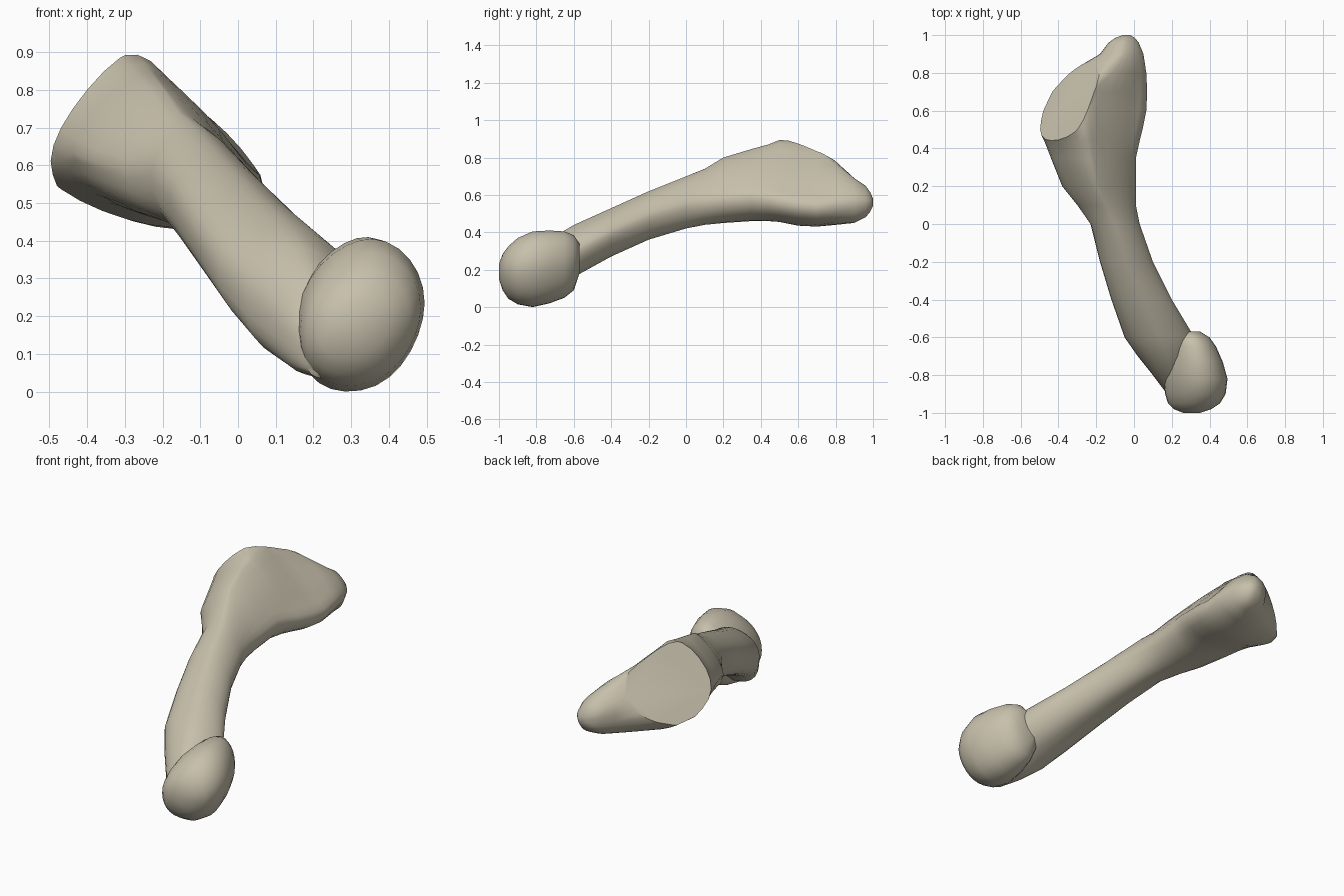
import bpy
import bmesh
from math import cos, sin, pi, radians
from mathutils import Vector

SIDES = 28

cube = bpy.data.objects.get("Cube")
if cube:
    bpy.data.objects.remove(cube, do_unlink=True)

# One flat colour
bone = bpy.data.materials.new("bone_beige")
bone.use_nodes = True
colour = (0.57, 0.525, 0.41, 1)
bone.diffuse_color = colour
bone.node_tree.nodes["Principled BSDF"].inputs["Base Color"].default_value = colour


def power(value, exponent):
    return abs(value) ** exponent * (1 if value >= 0 else -1)


def section(lean, flatten, y, left, right, low, high, peak=0, hollow=0):
    """Oval that becomes a low-waisted diamond as peak goes to 1.
    flatten trims the upper +x side and fills out the opposite one;
    hollow scoops the upper -x side."""
    centre, half = (left + right) / 2, (right - left) / 2
    waist = low + (high - low) * (0.5 - 0.17 * peak)
    ring = []
    for i in range(SIDES):
        t = 2 * pi * i / SIDES
        height = sin(t - radians(lean + 12 * peak))
        bend = 1 + flatten * (1 - peak) * cos(t - pi / 4)
        bend += peak * (0.35 if height > 0 else 0.08)
        if height > 0 and cos(t) < 0:
            bend += hollow
        reach = high - waist if height > 0 else waist - low
        ring.append((centre + half * power(cos(t), bend), y,
                     waist + reach * power(height, bend)))
    return ring


def loft(name, rows, lean, flatten, cut=None):
    """Skin the sections, cap the ends and optionally slice a flat facet."""
    bm = bmesh.new()
    rings = [[bm.verts.new(p) for p in section(lean, flatten, *row)] for row in rows]
    for a, b in zip(rings, rings[1:]):
        for i in range(SIDES):
            j = (i + 1) % SIDES
            bm.faces.new((a[i], a[j], b[j], b[i]))
    bm.faces.new(rings[0])
    bm.faces.new(rings[-1])
    if cut:
        point, normal = cut
        result = bmesh.ops.bisect_plane(
            bm, geom=bm.verts[:] + bm.edges[:] + bm.faces[:],
            plane_co=point, plane_no=normal, clear_outer=True)
        rim = [e for e in result["geom_cut"]
               if isinstance(e, bmesh.types.BMEdge) and e.is_boundary]
        bmesh.ops.edgenet_fill(bm, edges=rim)
    bmesh.ops.recalc_face_normals(bm, faces=bm.faces[:])
    mesh = bpy.data.meshes.new(name)
    bm.to_mesh(mesh)
    bm.free()
    mesh.materials.append(bone)
    obj = bpy.data.objects.new(name, mesh)
    bpy.context.collection.objects.link(obj)
    bpy.ops.object.select_all(action="DESELECT")
    obj.select_set(True)
    bpy.context.view_layer.objects.active = obj
    bpy.ops.object.shade_smooth_by_angle(angle=radians(40))


# Shaft flaring into the base, with the flat joint facet and the rear knob
# Columns: y, left, right, low, high, peak, hollow
shaft_rows = [
    (-.94, .25, .29, .07, .12),
    (-.9, .175, .27, .035, .17),
    (-.8, .10, .32, .04, .29),
    (-.7, .02, .33, .08, .38),
    (-.6, -.05, .32, .16, .44),
    (-.4, -.12, .20, .27, .53),
    (-.2, -.18, .10, .36, .62),
    (0, -.23, .03, .42, .70, .1, .1),
    (.1, -.30, .01, .44, .74, .3, .4),
    (.2, -.38, .01, .45, .80, .5, .6),
    (.35, -.44, .01, .46, .845, .6, .5),
    (.44, -.475, .03, .46, .87, .8, .25),
    (.5, -.505, .045, .455, .895, 1),
    (.6, -.54, .065, .435, .89, 1),
    (.7, -.51, .07, .43, .86, 1),
    (.8, -.35, .065, .44, .78, .6),
    (.9, -.18, .05, .45, .69, .1),
    (.96, -.135, .025, .48, .65),
    (.985, -.10, .005, .51, .615),
    (1, -.06, -.02, .54, .58),
]
facet = (Vector((-.5, .51, .6)), Vector((-.72, .47, .51)).normalized())
loft("shaft_and_base", shaft_rows, lean=6, flatten=.2, cut=facet)

# Rounded head at the front end
head_rows = [
    (-.57, .22, .35, .18, .34),
    (-.6, .19, .40, .09, .385),
    (-.65, .175, .435, .05, .405),
    (-.73, .16, .47, .02, .41),
    (-.82, .155, .495, 0, .405),
    (-.9, .165, .485, .015, .37),
    (-.95, .18, .455, .045, .325),
    (-.98, .21, .41, .09, .285),
    (-1, .26, .35, .15, .23),
]
loft("rounded_head", head_rows, lean=-10, flatten=.08)
